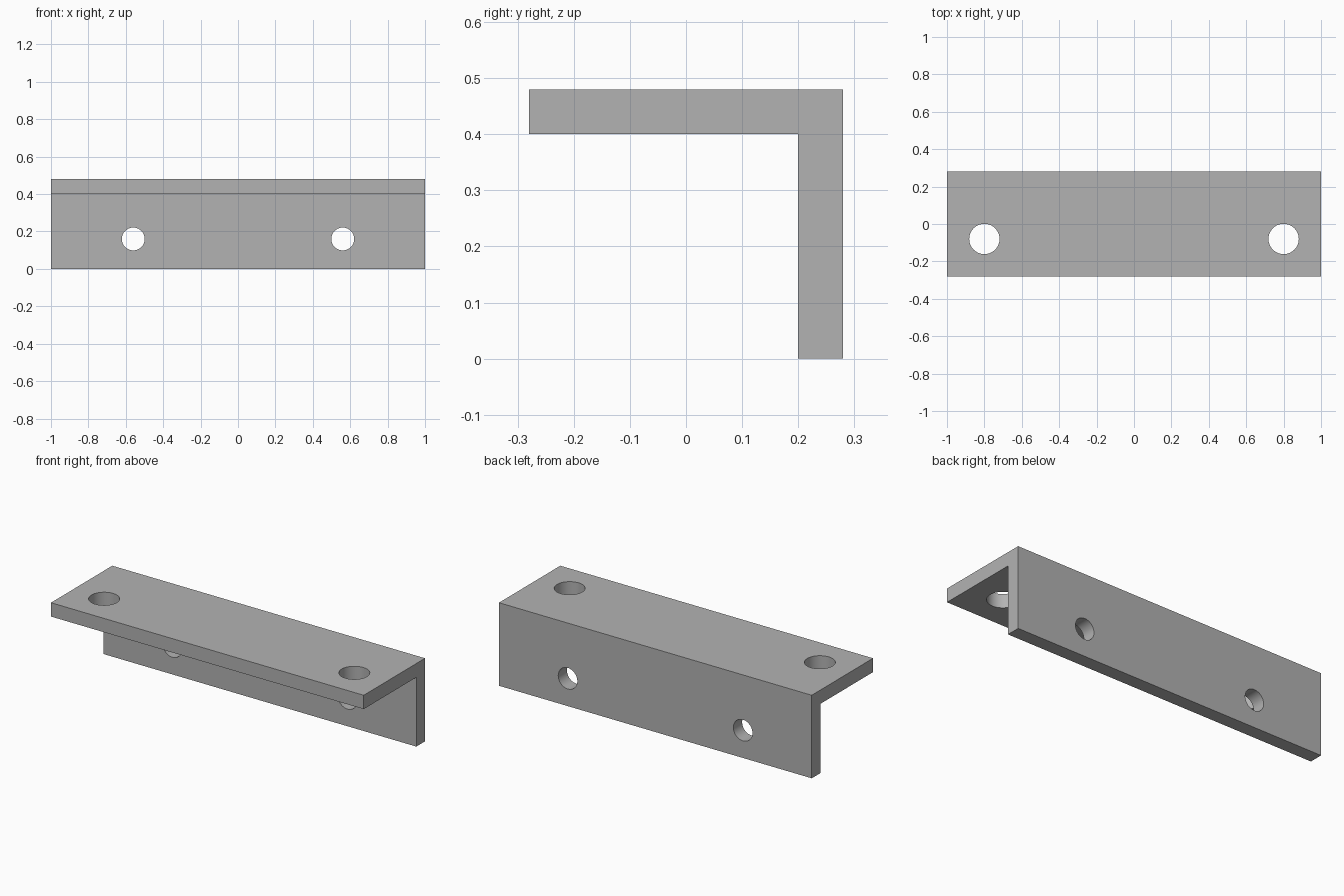
import bpy
import bmesh
from math import radians
from mathutils import Matrix, Vector

cube = bpy.data.objects.get("Cube")
if cube:
    bpy.data.objects.remove(cube, do_unlink=True)

# Plain grey metal
metal = bpy.data.materials.new("grey metal")
metal.use_nodes = True
GREY = (0.448, 0.448, 0.448, 1.0)
metal.diffuse_color = GREY
metal.node_tree.nodes["Principled BSDF"].inputs["Base Color"].default_value = GREY


def add_object(name, bm):
    bmesh.ops.recalc_face_normals(bm, faces=bm.faces)
    mesh = bpy.data.meshes.new(name)
    bm.to_mesh(mesh)
    bm.free()
    mesh.materials.append(metal)
    obj = bpy.data.objects.new(name, mesh)
    bpy.context.collection.objects.link(obj)
    return obj


# L-shaped section (y, z) extruded along x
SECTION = [(-0.28, 0.48), (-0.28, 0.4), (0.2, 0.4), (0.2, 0), (0.28, 0), (0.28, 0.48)]
bm = bmesh.new()
end = bm.faces.new([bm.verts.new((-1, y, z)) for y, z in SECTION])
sweep = bmesh.ops.extrude_face_region(bm, geom=[end])
moved = [v for v in sweep["geom"] if isinstance(v, bmesh.types.BMVert)]
bmesh.ops.translate(bm, verts=moved, vec=Vector((2, 0, 0)))
bracket = add_object("angle_bracket", bm)

# Screw holes: a wide pair through the top flange, a narrow pair through the back
bm = bmesh.new()
upright = Matrix.Identity(4)
sideways = Matrix.Rotation(radians(90), 4, "X")
for side in (-1, 1):
    for centre, radius, turn in (
        ((0.8 * side, -0.08, 0.44), 0.081, upright),
        ((0.56 * side, 0.24, 0.16), 0.061, sideways),
    ):
        bmesh.ops.create_cone(
            bm, cap_ends=True, segments=64, radius1=radius, radius2=radius,
            depth=0.2, matrix=Matrix.Translation(centre) @ turn)
cutter = add_object("hole_cutter", bm)
cutter.hide_render = True

cut = bracket.modifiers.new("screw holes", "BOOLEAN")
cut.operation = "DIFFERENCE"
cut.solver = "EXACT"
cut.object = cutter

bpy.ops.object.select_all(action="DESELECT")
bracket.select_set(True)
bpy.context.view_layer.objects.active = bracket
bpy.ops.object.modifier_apply(modifier=cut.name)
bpy.data.objects.remove(cutter, do_unlink=True)

# Round hole walls, crisp plate edges
bpy.ops.object.shade_smooth_by_angle(angle=radians(30))
